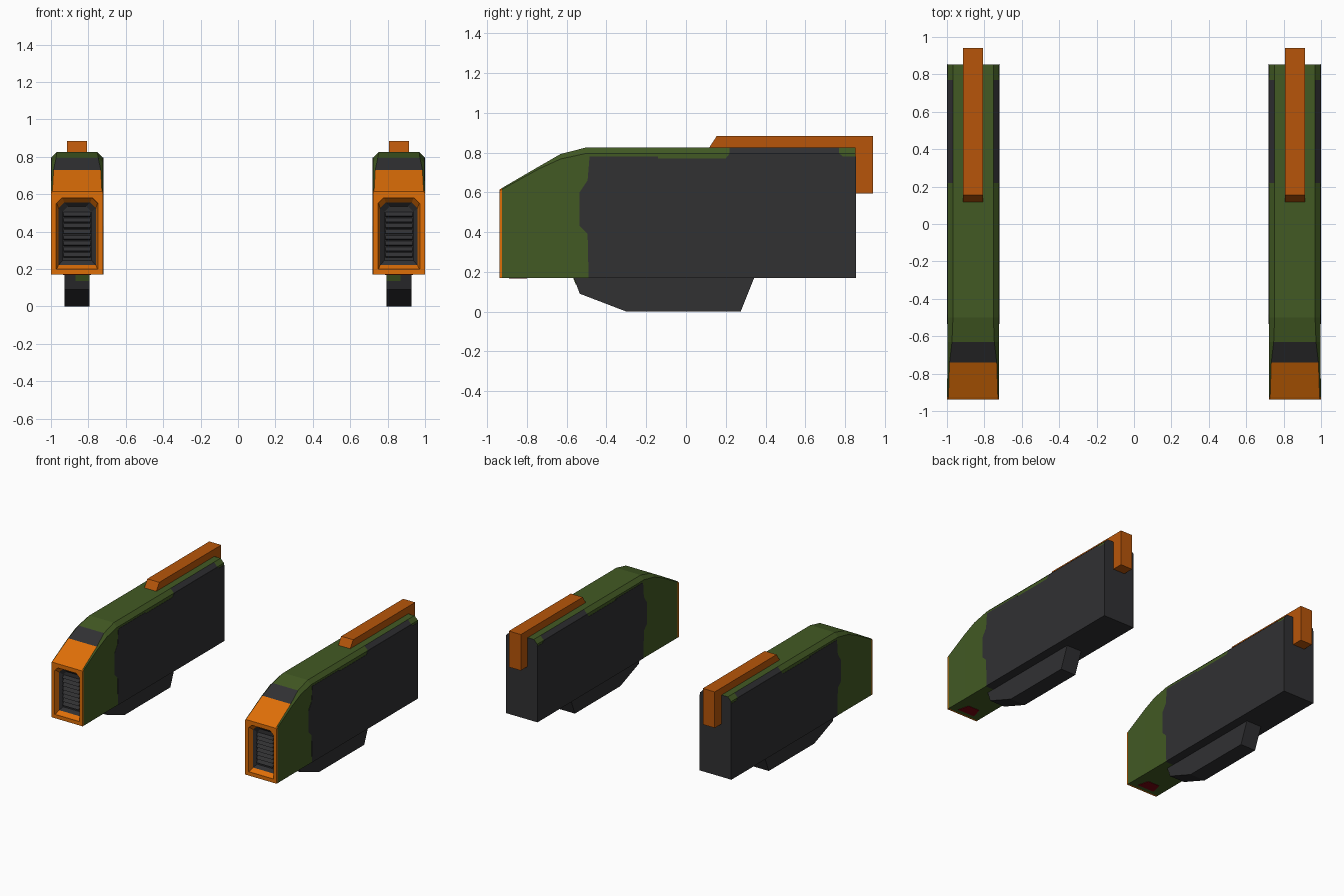
import bpy, bmesh

if "Cube" in bpy.data.objects:
    bpy.data.objects.remove(bpy.data.objects["Cube"])

CX = 0.86  # centre of the right pod; the left pod is mirrored


def material(name, srgb):
    m = bpy.data.materials.new(name)
    m.diffuse_color = [(c / 255) ** 2.2 for c in srgb] + [1]
    m.use_nodes = True
    m.node_tree.nodes["Principled BSDF"].inputs["Base Color"].default_value = m.diffuse_color
    return m


GREEN = material("olive green", (68, 90, 40))
DARK = material("charcoal", (52, 52, 54))
ORANGE = material("bright orange", (222, 110, 16))
RAIL = material("burnt orange", (182, 86, 18))
RED = material("dark red", (120, 14, 24))


def finish(bm, name, mats):
    bmesh.ops.recalc_face_normals(bm, faces=bm.faces)
    me = bpy.data.meshes.new(name)
    bm.to_mesh(me)
    bm.free()
    for m in mats:
        me.materials.append(m)
    ob = bpy.data.objects.new(name, me)
    bpy.context.collection.objects.link(ob)
    mir = ob.modifiers.new("other_pod", 'MIRROR')
    mir.use_mirror_merge = False
    return ob


def prism(name, profile, x0, x1, mat):
    """Extrude a (y, z) profile between two x offsets from the pod centre."""
    bm = bmesh.new()
    a = [bm.verts.new((CX + x0, y, z)) for y, z in profile]
    b = [bm.verts.new((CX + x1, y, z)) for y, z in profile]
    bm.faces.new(a)
    bm.faces.new(b[::-1])
    n = len(a)
    for i in range(n):
        bm.faces.new((a[i], a[(i + 1) % n], b[(i + 1) % n], b[i]))
    return finish(bm, name, [mat])


# Pod body: rings from the nose recess outwards and then back
# (y, half width, bottom, top, corner chamfer)
rings = [
    (-0.875, 0.078, 0.245, 0.535, 0.03),
    (-0.895, 0.100, 0.220, 0.555, 0.03),
    (-0.925, 0.108, 0.200, 0.580, 0.03),
    (-0.938, 0.112, 0.200, 0.580, 0.03),
    (-0.938, 0.139, 0.17, 0.613, 0.006),
    (-0.925, 0.139, 0.17, 0.622, 0.007),
    (-0.74, 0.138, 0.17, 0.730, 0.012),
    (-0.63, 0.138, 0.17, 0.793, 0.025),
    (-0.50, 0.138, 0.17, 0.826, 0.03),
    (0.22, 0.138, 0.17, 0.826, 0.03),
    (0.77, 0.138, 0.17, 0.826, 0.03),
    (0.853, 0.138, 0.17, 0.826, 0.03),
]
G, D, O = 0, 1, 2
bm = bmesh.new()
loops = []
for y, w, z0, z1, c in rings:
    pts = [(-w, z0), (w, z0), (w, z1 - c), (w - c, z1), (c - w, z1), (-w, z1 - c)]
    loops.append([bm.verts.new((CX + x, y, z)) for x, z in pts])
bm.faces.new(loops[0]).material_index = D
bm.faces.new(loops[-1]).material_index = D
for k in range(len(loops) - 1):
    p, q = loops[k], loops[k + 1]
    for i in range(6):
        j = (i + 1) % 6
        f = bm.faces.new((p[i], p[j], q[j], q[i]))
        if k < 1:
            f.material_index = D              # grille surround
        elif k < 5 or (k == 5 and i == 3):
            f.material_index = O              # nose frame and slope
        elif k == 6 and i == 3:
            f.material_index = D              # dark band on slope
        elif k >= 8 and i == 0:
            f.material_index = D              # underside
        elif k == 9 and i in (2, 4):
            f.material_index = D              # chamfer patch
finish(bm, "pod_body", [GREEN, DARK, ORANGE])

# Dark side panels with stepped outline, on both flanks
panel = [(-0.49, 0.17), (-0.495, 0.39), (-0.535, 0.43), (-0.535, 0.60),
         (-0.495, 0.66), (-0.485, 0.78), (-0.14, 0.78), (-0.14, 0.77),
         (0.20, 0.77), (0.22, 0.796), (0.77, 0.796), (0.79, 0.78),
         (0.855, 0.78), (0.855, 0.17)]
for s in ("inner", "outer"):
    d = -1 if s == "inner" else 1
    prism(s + "_side_panel", panel, d * 0.137, d * 0.14, DARK)
# Dark plate closing the side panels' colour at the back of the roof edge
# Louvres in the nose grille
for n in range(8):
    z = 0.262 + n * 0.031
    prism("grille_louvre", [(-0.874, z), (-0.894, z + 0.004), (-0.874, z + 0.026)],
          -0.072, 0.072, DARK)

# Keel under the pod with a green patch at its front
prism("keel", [(-0.565, 0.175), (-0.535, 0.09), (-0.30, 0.0), (0.275, 0.0),
               (0.345, 0.175)], -0.067, 0.067, DARK)
prism("keel_front_patch", [(-0.569, 0.172), (-0.554, 0.135), (-0.548, 0.135),
                           (-0.561, 0.172)], -0.066, 0.01, GREEN)

# Top rail hooking down over the back
prism("top_rail", [(0.115, 0.822), (0.155, 0.884), (0.94, 0.884), (0.94, 0.595),
                   (0.85, 0.595), (0.85, 0.822)], -0.053, 0.053, RAIL)

# Red marker plate under the nose
bm = bmesh.new()
mark = [(-0.075, -0.89), (0.075, -0.89), (0.05, -0.80), (-0.05, -0.80)]
lo = [bm.verts.new((CX + x, y, 0.167)) for x, y in mark]
hi = [bm.verts.new((CX + x, y, 0.172)) for x, y in mark]
bm.faces.new(lo)
bm.faces.new(hi[::-1])
for i in range(4):
    j = (i + 1) % 4
    bm.faces.new((lo[i], lo[j], hi[j], hi[i]))
finish(bm, "under_nose_marker", [RED])
